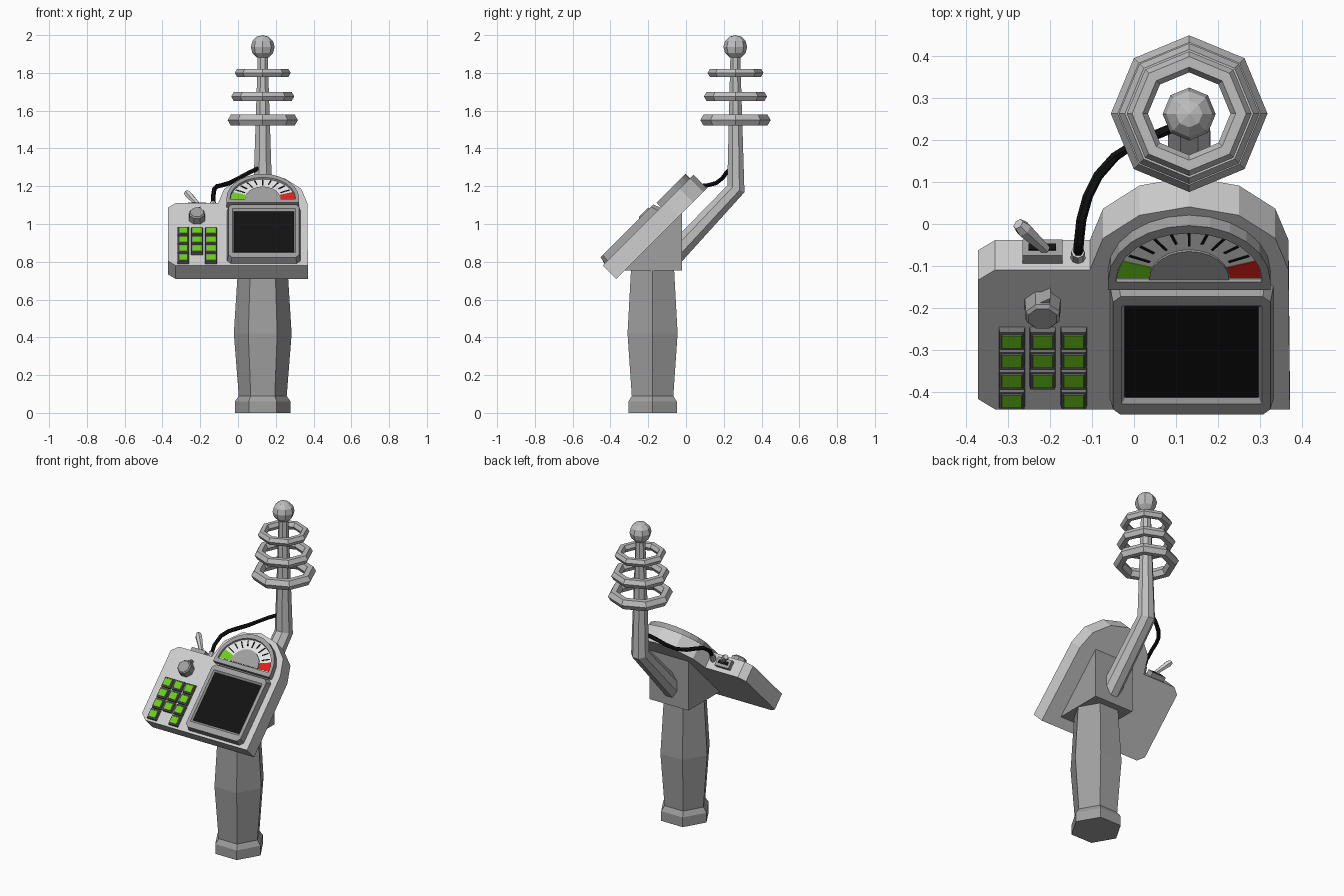
import bpy, bmesh, math
from mathutils import Vector, Matrix

if "Cube" in bpy.data.objects:
    bpy.data.objects.remove(bpy.data.objects["Cube"])

def mat(name, r, g, b):
    m = bpy.data.materials.new(name)
    m.diffuse_color = (r, g, b, 1)
    m.use_nodes = True
    m.node_tree.nodes["Principled BSDF"].inputs["Base Color"].default_value = m.diffuse_color
    return m

LIGHT = mat("light_grey", .62, .62, .62)
METAL = mat("antenna_grey", .52, .52, .52)
MID = mat("mid_grey", .35, .35, .35)
DARK = mat("dark_grey", .16, .16, .16)
BLACK = mat("black", .006, .006, .006)
WHITE = mat("dial_white", .85, .85, .85)
GREEN = mat("green", .15, .62, .01)
RED = mat("red", .75, .015, .01)

CX = .131                       # axis of handle, dial and antenna
S = math.sqrt(.5)
# Panel frame: x across, u up the 45 degree slope, n out of the face
PANEL = Matrix(((1, 0, 0, 0), (0, S, -S, -.44), (0, S, S, .78), (0, 0, 0, 1)))

def loft(name, loops, m, M=Matrix(), cap_mat=None):
    """Skin a list of equal-length loops and cap both ends."""
    bm = bmesh.new()
    rows = [[bm.verts.new(M @ Vector(p)) for p in lp] for lp in loops]
    k = len(rows[0])
    for a, b in zip(rows, rows[1:]):
        for i in range(k):
            j = (i + 1) % k
            bm.faces.new((a[i], a[j], b[j], b[i]))
    bm.faces.new(rows[0][::-1])
    cap = bm.faces.new(rows[-1])
    if cap_mat:
        cap.material_index = 1
    bmesh.ops.recalc_face_normals(bm, faces=bm.faces)
    me = bpy.data.meshes.new(name)
    bm.to_mesh(me)
    bm.free()
    me.materials.append(m)
    if cap_mat:
        me.materials.append(cap_mat)
    ob = bpy.data.objects.new(name, me)
    bpy.context.collection.objects.link(ob)
    return ob

def lift(pts, n):
    return [(x, u, n) for x, u in pts]

def plate(name, pts, n0, n1, m):
    return loft(name, [lift(pts, n0), lift(pts, n1)], m, PANEL)

def rect(x0, x1, u0, u1, c=0):
    if not c:
        return [(x0, u0), (x1, u0), (x1, u1), (x0, u1)]
    return [(x0 + c, u0), (x1 - c, u0), (x1, u0 + c), (x1, u1 - c),
            (x1 - c, u1), (x0 + c, u1), (x0, u1 - c), (x0, u0 + c)]

def arc(rx, ru, u, a0=0, a1=180, seg=12):
    out = []
    for i in range(seg + 1):
        a = math.radians(a0 + (a1 - a0) * i / seg)
        out.append((CX + rx * math.cos(a), u + ru * math.sin(a)))
    return out

def tube(name, path, radii, sides, m, phase=0):
    path = [Vector(p) for p in path]
    loops = []
    for i, p in enumerate(path):
        t = Vector((0, 0, 0))
        if i:
            t += (p - path[i - 1]).normalized()
        if i < len(path) - 1:
            t += (path[i + 1] - p).normalized()
        t.normalize()
        s = (Vector((1, 0, 0)) - t * t.x).normalized()
        w = t.cross(s)
        loops.append([p + radii[i] * (s * math.cos(a) + w * math.sin(a))
                      for a in (phase + math.tau * k / sides for k in range(sides))])
    return loft(name, loops, m)

# Hexagonal handle with a stepped foot
prof = [(0, .148), (.06, .148), (.09, .127), (.42, .153), (.77, .131)]
tube("handle", [(CX, -.177, z) for z, r in prof], [r for z, r in prof], 6, MID)

# Wedge block behind the panel
wedge = [(-.335, .753), (-.02, .753), (-.02, 1.08)]
loft("mount_block", [[(CX + d, y, z) for y, z in wedge] for d in (-.135, .135)], MID)

# Panel slab with a six-sided arch over the dial
outline = [(-.33, 0), (.37, 0)] + arc(.236, .212, .468, seg=6)
outline += [(-.33, .468), (-.37, .434), (-.37, .034)]
plate("panel", outline, -.1, 0, LIGHT)

# Screen bezel with the screen sunk into it
loft("screen", [lift(rect(-.057, .331, .015, .432, .02), 0),
                lift(rect(-.05, .324, .022, .418, .018), .04),
                lift(rect(-.03, .304, .058, .387, .002), .04),
                lift(rect(-.022, .296, .07, .376, .002), .03)], MID, PANEL, BLACK)

# Dial housing, sunken face, hub, coloured ends and ticks
foot = [(CX - .193, .436), (CX + .193, .436)]
inner_foot = [(CX - .172, .462), (CX + .172, .462)]
loft("dial", [lift(foot + arc(.193, .187, .465), 0),
              lift(foot + arc(.193, .187, .465), .035),
              lift(inner_foot + arc(.174, .16, .466), .035),
              lift(inner_foot + arc(.172, .156, .466), .025)], MID, PANEL, WHITE)
plate("dial_hub", arc(.095, .095, .466), .024, .031, MID)
for name, a0, a1, m in (("dial_low_zone", 158, 179, GREEN), ("dial_high_zone", 1, 22, RED)):
    zone = arc(.17, .154, .466, a0, a1, 3) + arc(.096, .096, .466, a1, a0, 3)
    plate(name, zone, .024, .027, m)
for i in range(9):
    a = 30 + 15 * i
    r0 = .118 if i % 2 else .108
    tick = arc(.164, .15, .466, a - 1.2, a + 1.2, 1) + arc(r0, r0, .466, a + 1.6, a - 1.6, 1)
    plate("dial_tick", tick, .024, .027, BLACK)

# Keypad: three columns, the middle one a key short
for c, x in enumerate((-.29, -.217, -.143)):
    for r in range(3 if c == 1 else 4):
        u = .245 - .067 * r
        loft("key", [lift(rect(x - .031, x + .031, u - .031, u + .031), 0),
                     lift(rect(x - .029, x + .029, u - .029, u + .029), .016),
                     lift(rect(x - .025, x + .025, u - .023, u + .023), .016),
                     lift(rect(x - .023, x + .023, u - .021, u + .021), .019)],
             DARK, PANEL, GREEN)

# Tuning knob with pointer
def ring(r, n, x=-.217, u=.352, k=8):
    return [(x + r * math.cos(math.tau * (i + .5) / k),
             u + r * math.sin(math.tau * (i + .5) / k), n) for i in range(k)]
loft("knob", [ring(.046, 0), ring(.043, .04), ring(.036, .048)], MID, PANEL)
plate("knob_pointer", [(-.235, .385), (-.205, .372), (-.198, .408)], 0, .035, MID)

# Toggle switch on the top edge
loft("switch_base", [[(x, u, n) for x, n in rect(-.265, -.17, -.075, -.022)]
                     for u in (.46, .495)], MID, PANEL)
loft("switch_slot", [[(x, u, n) for x, n in rect(-.25, -.185, -.058, -.038)]
                     for u in (.49, .498)], BLACK, PANEL)
tube("switch_lever", [(-.21, -.06, 1.10), (-.262, -.012, 1.155), (-.275, 0, 1.168)],
     [.013, .02, .014], 6, LIGHT)

# Cable from panel to antenna
tube("cable_socket", [(-.133, -.085, 1.075), (-.133, -.066, 1.115)], [.018, .016], 8, LIGHT)
cable = [(-.133, -.08, 1.09), (-.131, -.045, 1.15), (-.125, .01, 1.187), (-.11, .065, 1.2),
         (-.085, .115, 1.205), (-.045, .16, 1.217), (.005, .193, 1.243),
         (.06, .215, 1.273), (.12, .24, 1.3)]
tube("cable", cable, [.012] * len(cable), 6, BLACK)

# Bent, tapering antenna mast
tube("antenna_mast", [(CX, -.1, .798), (CX, .264, 1.186), (CX, .261, 1.9)],
     [.06, .053, .028], 8, METAL, math.pi / 8)

# Three octagonal rings and the tip ball
for z, major, minor in ((1.55, .153, .033), (1.675, .138, .029), (1.80, .123, .025)):
    bpy.ops.mesh.primitive_torus_add(major_segments=8, minor_segments=6, major_radius=major,
                                     minor_radius=minor, location=(CX, .262, z))
    ob = bpy.context.object
    ob.name = "antenna_ring"
    ob.data.materials.append(METAL)
bpy.ops.mesh.primitive_uv_sphere_add(segments=8, ring_count=6, radius=.063,
                                     location=(CX, .261, 1.937))
ob = bpy.context.object
ob.name = "antenna_tip"
ob.data.materials.append(METAL)
